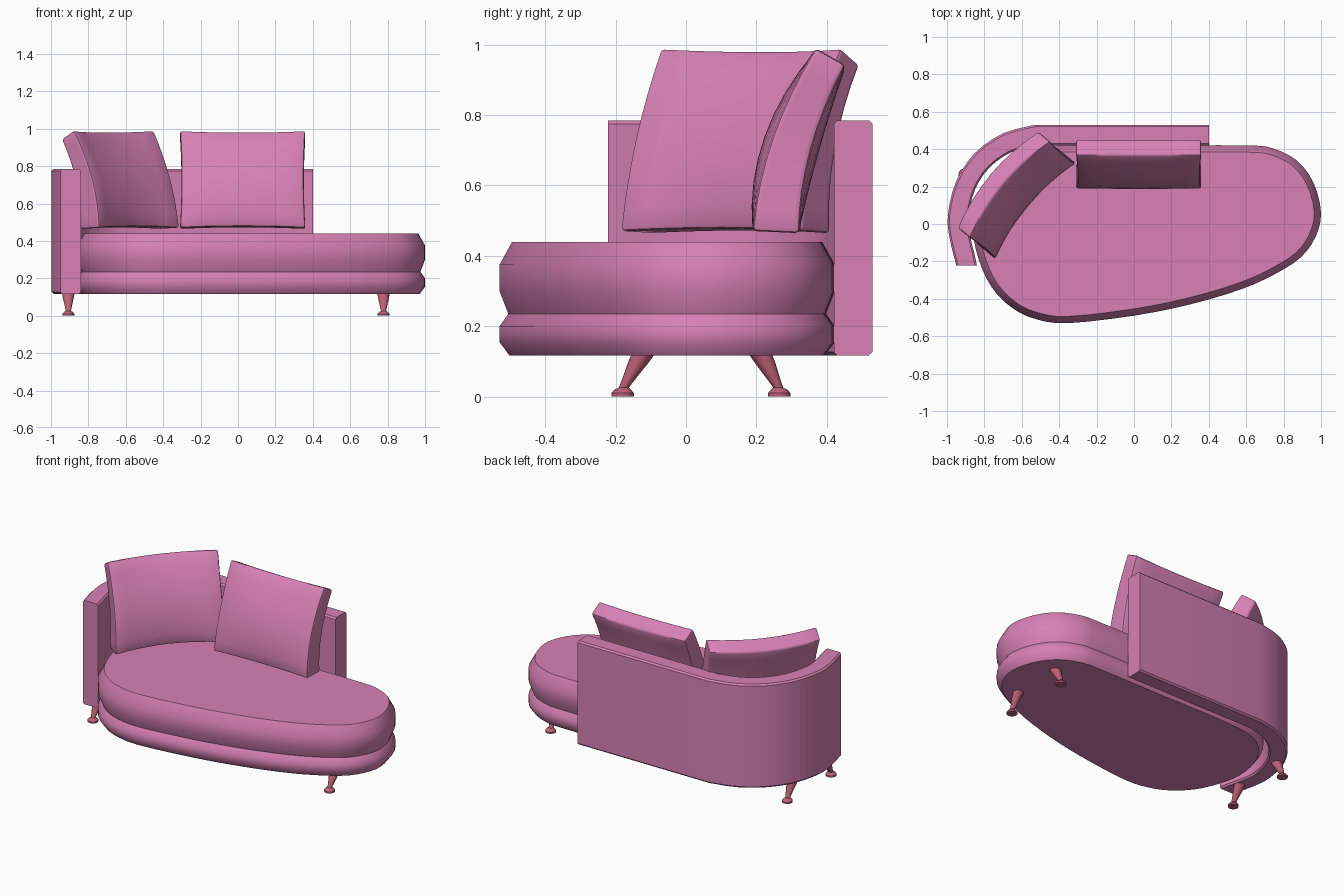
import bpy, bmesh, math
from mathutils import Vector

if "Cube" in bpy.data.objects:
    bpy.data.objects.remove(bpy.data.objects["Cube"], do_unlink=True)


def make_material(name, rgb):
    mat = bpy.data.materials.new(name)
    mat.use_nodes = True
    mat.diffuse_color = (*rgb, 1)
    mat.node_tree.nodes["Principled BSDF"].inputs["Base Color"].default_value = (*rgb, 1)
    return mat


PINK = make_material("pink fabric", (0.68, 0.22, 0.46))
ROSE = make_material("rose legs", (0.52, 0.12, 0.19))


def finish(bm, name, mat, angle=35, bevel=0):
    bmesh.ops.recalc_face_normals(bm, faces=bm.faces)
    mesh = bpy.data.meshes.new(name)
    bm.to_mesh(mesh)
    bm.free()
    obj = bpy.data.objects.new(name, mesh)
    bpy.context.collection.objects.link(obj)
    mesh.materials.append(mat)
    bpy.ops.object.select_all(action="DESELECT")
    obj.select_set(True)
    bpy.context.view_layer.objects.active = obj
    if bevel:
        mod = obj.modifiers.new("soft edges", "BEVEL")
        mod.width, mod.segments = bevel, 2
        mod.limit_method, mod.angle_limit = "ANGLE", math.radians(50)
        bpy.ops.object.modifier_apply(modifier=mod.name)
    bpy.ops.object.shade_smooth_by_angle(angle=math.radians(angle))
    return obj


def loft(bm, rings):
    """Skin closed rings of points and cap both ends."""
    loops = [[bm.verts.new(p) for p in ring] for ring in rings]
    n = len(loops[0])
    for a, b in zip(loops, loops[1:]):
        for i in range(n):
            j = (i + 1) % n
            bm.faces.new((a[i], a[j], b[j], b[i]))
    bm.faces.new(loops[0])
    bm.faces.new(loops[-1])


def smooth_path(points, closed, steps=3):
    """Catmull-Rom curve through the points."""
    pts = [Vector(p) for p in points]
    n = len(pts)
    get = (lambda i: pts[i % n]) if closed else (lambda i: pts[max(0, min(n - 1, i))])
    out = []
    for i in range(n if closed else n - 1):
        p, q, r, s = (get(i + k) for k in (-1, 0, 1, 2))
        for k in range(steps):
            t = k / steps
            out.append(0.5 * (2 * q + (r - p) * t + (2 * p - 5 * q + 4 * r - s) * t * t
                              + (3 * q - p - 3 * r + s) * t ** 3))
    return out if closed else out + [pts[-1]]


# Seat: two stacked cushions on one teardrop outline (clockwise)
outline = smooth_path([
    (-0.4, 0.42), (0.1, 0.42), (0.6, 0.42), (0.74, 0.405), (0.87, 0.34), (0.96, 0.22),
    (1, 0.06), (0.97, -0.07), (0.89, -0.18), (0.75, -0.27), (0.57, -0.35),
    (0.3, -0.43), (0, -0.49), (-0.35, -0.53), (-0.52, -0.51), (-0.65, -0.45),
    (-0.76, -0.34), (-0.83, -0.19), (-0.86, -0.03), (-0.83, 0.14), (-0.75, 0.28),
    (-0.62, 0.38)], True)


def inset(path, d):
    out = []
    for i, p in enumerate(path):
        t = (path[(i + 1) % len(path)] - path[i - 1]).normalized()
        out.append(p + Vector((t.y, -t.x)) * d)
    return out


for name, profile in (
        ("seat_base", ((0.117, 0.028), (0.155, 0), (0.2, 0), (0.235, 0.025))),
        ("seat_cushion", ((0.235, 0.025), (0.3, 0), (0.375, 0), (0.44, 0.036)))):
    bm = bmesh.new()
    loft(bm, [[(p.x, p.y, z) for p in inset(outline, d)] for z, d in profile])
    finish(bm, name, PINK, 45)

# Backrest: a wall swept from the back round to the right arm
wall = smooth_path([(-0.53, 0.53), (-0.7, 0.485), (-0.85, 0.38), (-0.95, 0.23),
                    (-0.995, 0.05), (-0.985, -0.08), (-0.95, -0.222)], False)
wall.insert(0, Vector((0.4, 0.53)))
low, high, thick, e = 0.117, 0.785, 0.11, 0.01
section = ((e, low), (0, low + e), (0, high - e), (e, high),
           (thick - e, high), (thick, high - e), (thick, low + e), (thick - e, low))
bm = bmesh.new()
rings = []
for i, p in enumerate(wall):
    if i < 2:
        t = Vector((-1, 0))
    elif i == len(wall) - 1:
        t = Vector((0, -1))
    else:
        t = (wall[i + 1] - wall[i - 1]).normalized()
    side = Vector((-t.y, t.x))
    rings.append([(*(p + side * d), z) for d, z in section])
loft(bm, rings)
finish(bm, "backrest", PINK)


# Pillows: gridded blocks curved backwards, optionally bent around the corner
def pillow(name, location, turn, bend):
    bm = bmesh.new()
    bmesh.ops.create_cube(bm, size=2)
    bmesh.ops.subdivide_edges(bm, edges=bm.edges, cuts=7, use_grid_fill=True)
    for vert in bm.verts:
        u, w, v = vert.co
        slope = Vector((0.255, -0.0775 - 0.066 * v)).normalized()
        half = 0.058 - 0.009 * v + 0.022 * (1 - u * u) * (1 - v * v)
        y = 0.0775 * v + 0.033 * v * v - bend * u * u + slope.x * half * w
        z = 0.717 + (0.25 - 0.008 * (1 - u * u)) * v + slope.y * half * w
        vert.co = (u * (0.335 - 0.008 * (1 - v * v)), y, z)
    obj = finish(bm, name, PINK, 40, 0.022)
    obj.location = (*location, 0)
    obj.rotation_euler.z = math.radians(turn)


pillow("back_pillow", (0.025, 0.3), 0, 0)
pillow("corner_pillow", (-0.65, 0.172), 50, 0.05)

# Legs: splayed tapered posts on domed feet
for x, end in ((-0.907, "right"), (0.778, "left")):
    for foot, top, side in ((-0.18, -0.122, "front"), (0.265, 0.212, "back")):
        bm = bmesh.new()
        rings = []
        for z, r in ((0, 0.032), (0.01, 0.032), (0.02, 0.023), (0.026, 0.014),
                     (0.06, 0.021), (0.1, 0.03), (0.13, 0.034)):
            y = foot + (top - foot) * max(0, z - 0.02) / 0.1
            rings.append([(x + r * math.cos(a * math.tau / 16),
                           y + r * math.sin(a * math.tau / 16), z) for a in range(16)])
        loft(bm, rings)
        finish(bm, f"{side}_{end}_leg", ROSE)
